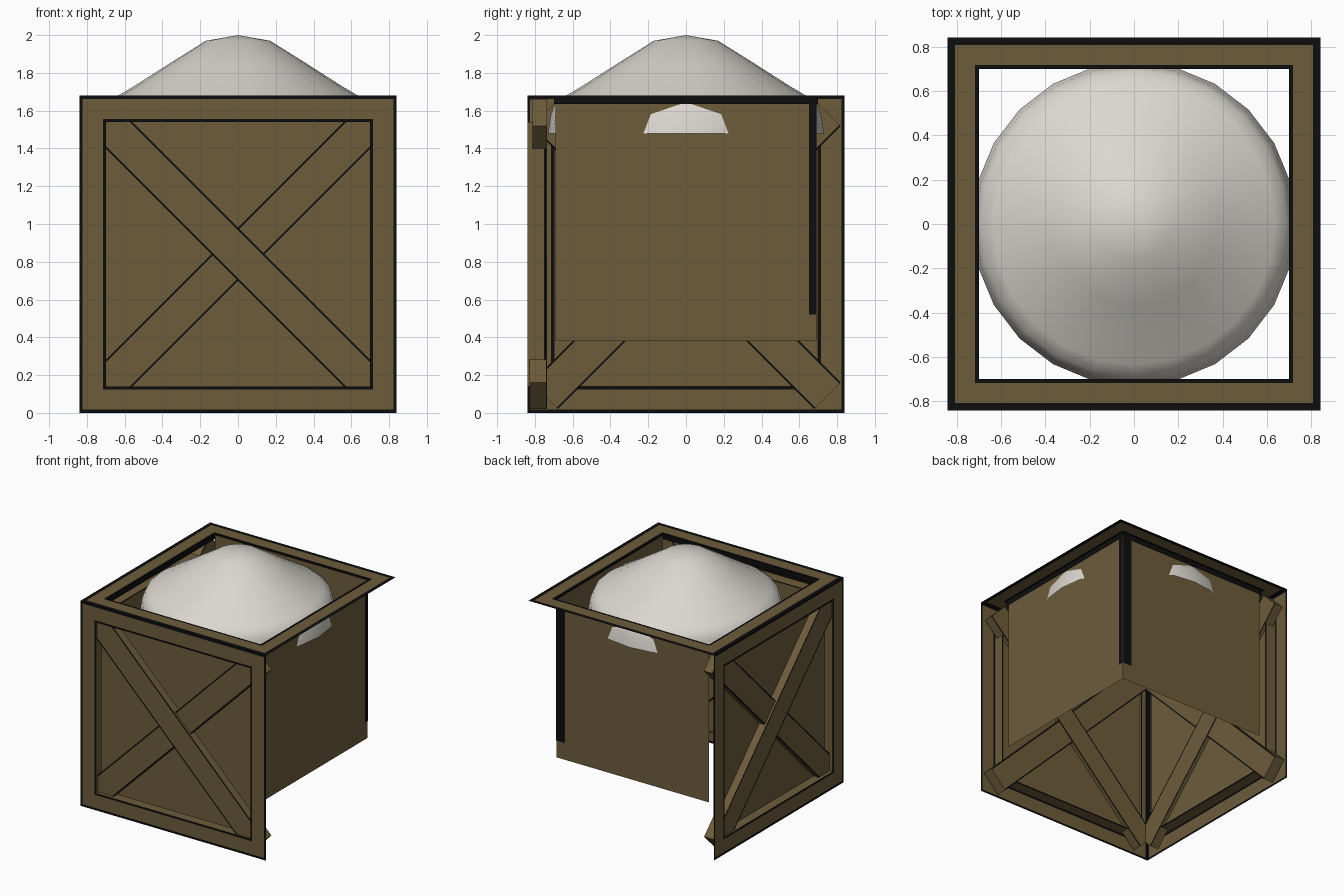
import bpy, bmesh, math
from mathutils import Vector, Matrix

cube = bpy.data.objects.get("Cube")
if cube:
    bpy.data.objects.remove(cube, do_unlink=True)

HALF, OPEN, MID = 0.84, 0.70, 0.84


def material(name, rgb):
    m = bpy.data.materials.new(name)
    m.use_nodes = True
    m.diffuse_color = (*rgb, 1)
    bsdf = next(n for n in m.node_tree.nodes if n.type == 'BSDF_PRINCIPLED')
    bsdf.inputs["Base Color"].default_value = (*rgb, 1)
    bsdf.inputs["Roughness"].default_value = 0.9
    return m


WOOD = material("brown_wood", (0.155, 0.107, 0.044))
DARK = material("black_outline", (0.004, 0.004, 0.004))
PALE = material("pale_filling", (0.70, 0.68, 0.62))

# Wall space is (across, up, outward); each side maps it into the model
FRONT = Matrix(((1, 0, 0, 0), (0, 0, -1, 0), (0, 1, 0, MID), (0, 0, 0, 1)))
TOP = Matrix.Translation((0, 0, MID))
BACK = Matrix(((1, 0, 0, 0), (0, 0, 1, 0), (0, 1, 0, MID), (0, 0, 0, 1)))
SWAP = Matrix(((0, 1, 0, 0), (1, 0, 0, 0), (0, 0, 1, 0), (0, 0, 0, 1)))


def finish(name, bm, matrix, mats=(WOOD, DARK)):
    bm.transform(matrix)
    if matrix.determinant() < 0:
        bmesh.ops.reverse_faces(bm, faces=bm.faces[:])
    mesh = bpy.data.meshes.new(name)
    bm.to_mesh(mesh)
    bm.free()
    for m in mats:
        mesh.materials.append(m)
    ob = bpy.data.objects.new(name, mesh)
    bpy.context.collection.objects.link(ob)
    return ob


def frame(name, rings, matrix):
    """Square bands; each ring is (half size, outward, colour of next band)."""
    bm = bmesh.new()
    corners = ((-1, -1), (1, -1), (1, 1), (-1, 1))
    loops = [[bm.verts.new((a * s, b * s, d)) for a, b in corners] for s, d, _ in rings]
    for i in range(len(rings) - 1):
        for k in range(4):
            n = (k + 1) % 4
            f = bm.faces.new((loops[i][k], loops[i][n], loops[i + 1][n], loops[i + 1][k]))
            f.material_index = rings[i][2]
    finish(name, bm, matrix)


def sheet(name, left, right, low, high, out, matrix, mat):
    bm = bmesh.new()
    bm.faces.new([bm.verts.new(p) for p in ((left, low, out), (right, low, out),
                                            (right, high, out), (left, high, out))])
    finish(name, bm, matrix, (mat,))


def brace(name, angle, outer, inner, matrix):
    """Plank with dark lines along the long edges of both broad faces."""
    bm = bmesh.new()
    bmesh.ops.create_cube(bm, size=1)
    bmesh.ops.scale(bm, vec=(2.12, 0.2, outer - inner), verts=bm.verts)
    for y in (-0.09, 0.09):
        bmesh.ops.bisect_plane(bm, geom=bm.verts[:] + bm.edges[:] + bm.faces[:],
                               plane_co=(0, y, 0), plane_no=(0, 1, 0))
    bm.normal_update()
    for f in bm.faces:
        broad = abs(f.normal.z) > 0.5
        f.material_index = int(broad and abs(f.calc_center_median().y) > 0.09)
    place = Matrix.Translation((0, 0, (outer + inner) / 2)) @ Matrix.Rotation(angle, 4, 'Z')
    finish(name, bm, matrix @ place)


# Two framed walls with crossed planks, mirrored across the crate's diagonal
for side, m in (("front", FRONT), ("right", SWAP @ FRONT)):
    frame(side + "_frame", [(HALF, HALF, 1), (0.822, HALF, 0), (0.715, HALF, 1),
                            (OPEN, HALF, 0), (OPEN, 0.752, 1), (OPEN, 0.74, 0)], m)
    sheet(side + "_panel", -OPEN, OPEN, -OPEN, OPEN, 0.765, m, WOOD)
    brace(side + "_upper_brace", -math.pi / 4, 0.828, 0.738, m)
    brace(side + "_lower_brace", math.pi / 4, 0.812, 0.735, m)

# Two plain inner walls that stop above the ground, with a dark corner strip
flip = Matrix.Diagonal((-1, 1, 1, 1))
for side, m, w in (("back", BACK @ flip, 0.08), ("left", SWAP @ BACK @ flip, 0.04)):
    sheet(side + "_panel", -0.69, 0.69, 0.38 - MID, 1.675 - MID, 0.69, m, WOOD)
    sheet(side + "_corner_strip", -0.69, -0.69 + w, 0.52 - MID, 1.66 - MID, 0.695, m, DARK)

# Rim around the open top
frame("top_rim", [(HALF, HALF, 1), (0.808, HALF, 0), (0.717, HALF, 1),
                  (OPEN, HALF, 1), (OPEN, 0.795, 1)], TOP)

# Heaped filling
bm = bmesh.new()
profile = [(0, 2.0), (0.17, 1.97), (0.37, 1.845), (0.55, 1.73), (0.635, 1.68),
           (0.69, 1.645), (0.715, 1.58), (0.73, 1.48)]
verts = [bm.verts.new((r, 0, z)) for r, z in profile]
edges = [bm.edges.new(pair) for pair in zip(verts, verts[1:])]
bmesh.ops.spin(bm, geom=verts + edges, axis=(0, 0, 1), cent=(0, 0, 0),
               angle=math.tau, steps=24, use_merge=True)
bmesh.ops.remove_doubles(bm, verts=bm.verts[:], dist=0.0005)
bmesh.ops.recalc_face_normals(bm, faces=bm.faces[:])
if sum(f.normal.z for f in bm.faces) < 0:
    bmesh.ops.reverse_faces(bm, faces=bm.faces[:])
for f in bm.faces:
    f.smooth = True
finish("filling", bm, Matrix.Identity(4), (PALE,))
